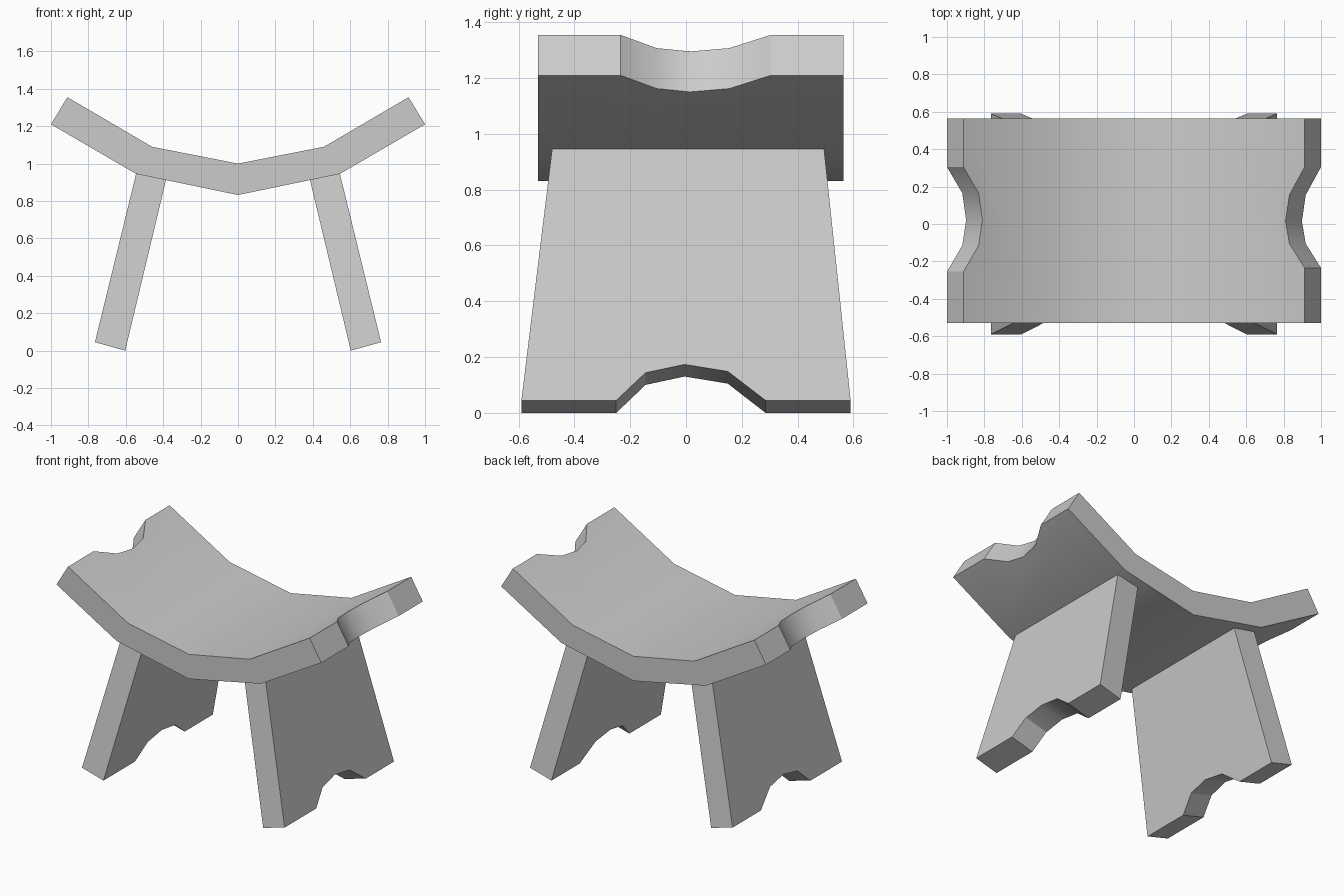
import bpy
import bmesh
from mathutils import Vector

if "Cube" in bpy.data.objects:
    bpy.data.objects.remove(bpy.data.objects["Cube"], do_unlink=True)

grey = bpy.data.materials.new("plain grey")
grey.use_nodes = True
colour = (0.6, 0.6, 0.6, 1)
grey.diffuse_color = colour
grey.node_tree.nodes["Principled BSDF"].inputs["Base Color"].default_value = colour


def slab(name, panels, upper, lower):
    """Closed slab: flat panels of (t, y) mapped onto two surfaces and joined at the rim."""
    bm = bmesh.new()
    pairs = {}
    for panel in panels:
        for p in panel:
            if p not in pairs:
                pairs[p] = (bm.verts.new(upper(*p)), bm.verts.new(lower(*p)))
        bm.faces.new([pairs[p][0] for p in panel])
        bm.faces.new([pairs[p][1] for p in reversed(panel)])
    partner = {a: b for a, b in pairs.values()}
    for e in [e for e in bm.edges if e.is_boundary and e.verts[0] in partner]:
        a, b = e.verts
        bm.faces.new((a, b, partner[b], partner[a]))
    bmesh.ops.recalc_face_normals(bm, faces=bm.faces)
    mesh = bpy.data.meshes.new(name)
    bm.to_mesh(mesh)
    bm.free()
    mesh.materials.append(grey)
    obj = bpy.data.objects.new(name, mesh)
    bpy.context.collection.objects.link(obj)
    bpy.ops.object.select_all(action="DESELECT")
    obj.select_set(True)
    bpy.context.view_layer.objects.active = obj
    bpy.ops.object.shade_smooth_by_angle(angle=0.52)
    return obj


# Seat: bent board, t counts the bends outwards from the middle
FRONT, BACK = -0.53, 0.565


def bent(profile):
    def place(t, y):
        i = 0 if abs(t) <= 1 else 1
        a, b = Vector(profile[i]), Vector(profile[i + 1])
        x, z = a.lerp(b, abs(t) - i)
        return (x if t >= 0 else -x, y, z)
    return place


def seat_end(side, notch_ys):
    depths = (0, 0.18, 0.225, 0.18, 0)
    notch = [(side * (2 - d), y) for d, y in zip(depths, notch_ys)]
    panel = [(side, FRONT), (2 * side, FRONT)] + notch + [(2 * side, BACK), (side, BACK)]
    return panel if side > 0 else panel[::-1]


middle = [[(t, FRONT), (t + 1, FRONT), (t + 1, BACK), (t, BACK)] for t in (-1, 0)]
ends = [seat_end(1, (-0.235, -0.105, 0.015, 0.155, 0.305)),
        seat_end(-1, (-0.255, -0.115, 0.02, 0.165, 0.305))]
slab("seat", middle + ends,
     bent([(0, 1.0), (0.46, 1.09), (0.912, 1.355)]),
     bent([(0, 0.832), (0.545, 0.945), (1.0, 1.21)]))


# Legs: splayed tapered boards with an arched cutout, t runs from top to foot
def leg_face(side, top, foot):
    def place(t, y):
        x, z = Vector(top).lerp(Vector(foot), t)
        return (side * x, y, z)
    return place


cutout = [(1, -0.25), (0.89, -0.145), (0.857, -0.005), (0.885, 0.15), (1, 0.285)]
leg_outline = [(0, -0.48), (1, -0.59)] + cutout + [(1, 0.59), (0, 0.495)]
for name, side in (("left_leg", 1), ("right_leg", -1)):
    slab(name, [leg_outline],
         leg_face(side, (0.545, 0.945), (0.765, 0.045)),
         leg_face(side, (0.385, 0.912), (0.603, 0.0)))
